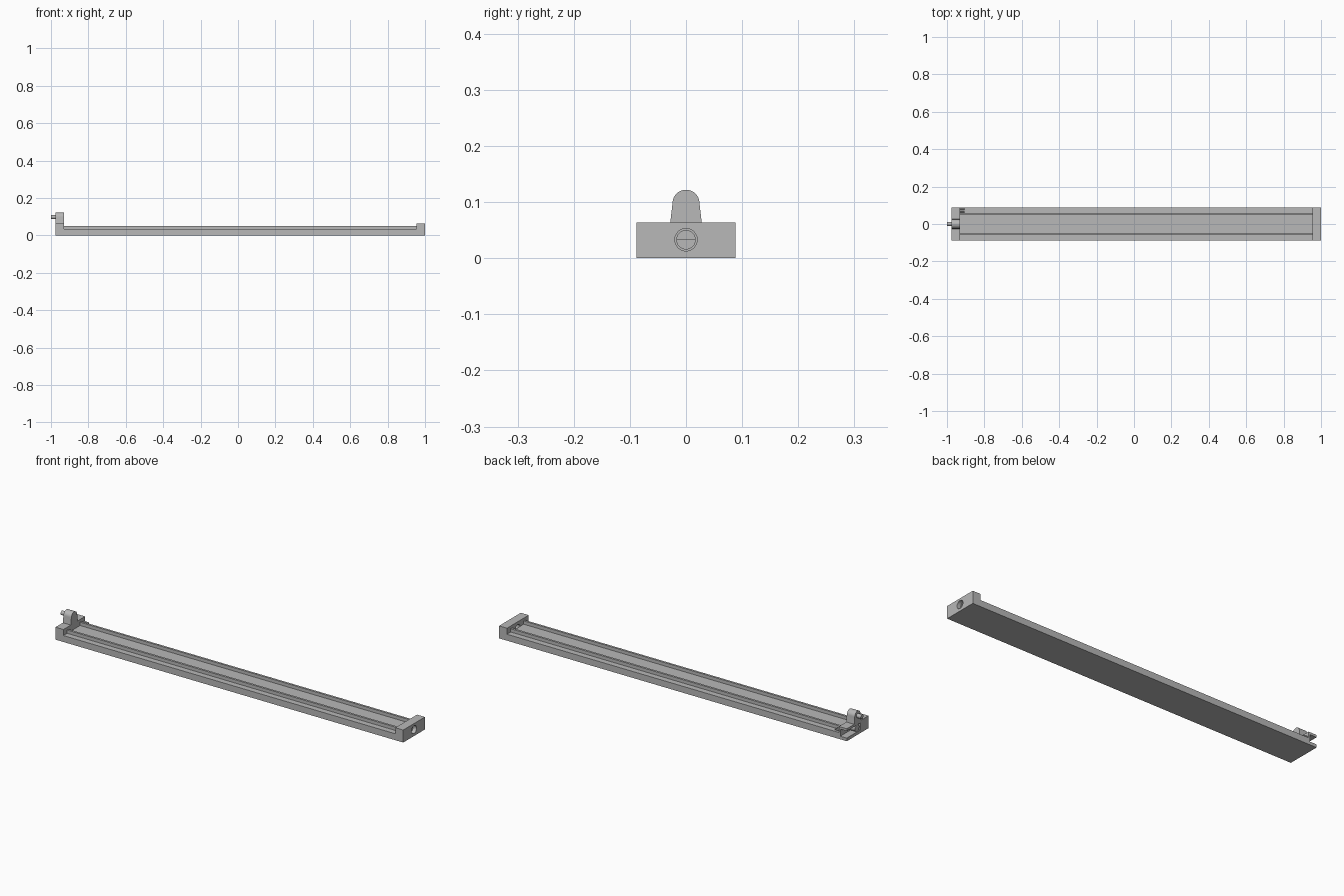
import bpy, bmesh, math
from mathutils import Matrix

cube = bpy.data.objects.get("Cube")
if cube:
    bpy.data.objects.remove(cube, do_unlink=True)

grey = bpy.data.materials.new("machined_grey")
grey.use_nodes = True
grey.diffuse_color = (0.48, 0.48, 0.48, 1)
grey.node_tree.nodes["Principled BSDF"].inputs["Base Color"].default_value = (0.48, 0.48, 0.48, 1)


def finish(name, bm):
    bmesh.ops.recalc_face_normals(bm, faces=bm.faces)
    mesh = bpy.data.meshes.new(name)
    bm.to_mesh(mesh)
    bm.free()
    mesh.materials.append(grey)
    obj = bpy.data.objects.new(name, mesh)
    bpy.context.collection.objects.link(obj)
    return obj


def prism(name, profile, x0, x1):
    """Extrude a (y, z) outline along x."""
    bm = bmesh.new()
    face = bm.faces.new([bm.verts.new((x0, y, z)) for y, z in profile])
    new = bmesh.ops.extrude_face_region(bm, geom=[face])["geom"]
    verts = [v for v in new if isinstance(v, bmesh.types.BMVert)]
    bmesh.ops.translate(bm, verts=verts, vec=(x1 - x0, 0, 0))
    return finish(name, bm)


def box(name, x0, x1, y0, y1, z0, z1):
    return prism(name, [(y0, z0), (y1, z0), (y1, z1), (y0, z1)], x0, x1)


def rod(name, x0, x1, y, z, radius):
    bm = bmesh.new()
    place = Matrix.Translation(((x0 + x1) / 2, y, z)) @ Matrix.Rotation(math.pi / 2, 4, "Y")
    bmesh.ops.create_cone(bm, cap_ends=True, segments=32, radius1=radius,
                          radius2=radius, depth=x1 - x0, matrix=place)
    return finish(name, bm)


def cut(target, cutter):
    mod = target.modifiers.new("cut", "BOOLEAN")
    mod.operation = "DIFFERENCE"
    mod.solver = "EXACT"
    mod.object = cutter
    cutter.hide_render = True
    cutter.hide_set(True)


LEFT, INNER_L, INNER_R, RIGHT = -0.975, -0.93, 0.955, 1.0
HALF, BED, TOP, AXIS = 0.088, 0.033, 0.064, 0.033

# Long bed with two guide rails
box("bed", INNER_L, INNER_R, -HALF, HALF, 0, BED)
for side, name in ((-1, "front_guide_rail"), (1, "back_guide_rail")):
    y = side * 0.0525
    box(name, INNER_L, INNER_R, y - 0.0055, y + 0.0055, BED, 0.05)

# Bored end block with a stepped hole
end_block = box("bored_end_block", INNER_R, RIGHT, -HALF, HALF, 0, TOP)
cut(end_block, rod("bore_cutter", INNER_R - 0.02, RIGHT + 0.02, 0, AXIS, 0.0165))
cut(end_block, rod("counterbore_cutter", RIGHT - 0.02, RIGHT + 0.02, 0, AXIS, 0.02))

# Upright end block, open at the end and the back
drive_block = box("drive_end_block", LEFT, INNER_L, -HALF, HALF, 0, TOP)
cut(drive_block, box("pocket_cutter", LEFT - 0.02, INNER_L - 0.008,
                     -0.025, HALF + 0.02, 0.016, 0.052))
rod("drive_roller", LEFT + 0.003, INNER_L - 0.005, 0, AXIS, 0.0175)

# Rounded upright tab with its pin
arc = [(0.024 * math.cos(a), 0.098 + 0.024 * math.sin(a))
       for a in (math.pi * i / 20 for i in range(21))]
prism("upright_tab", [(-0.028, TOP), (0.028, TOP)] + arc, LEFT, INNER_L)
rod("tab_pin", -1.0, LEFT, 0, 0.098, 0.011)

# Small studs on the inner side of the upright block
for i, y in enumerate((0.066, 0.079)):
    rod(f"stud_{i + 1}", INNER_L, INNER_L + 0.025, y, 0.04, 0.004)

# Smooth the round parts, keeping crisp edges
for obj in bpy.data.objects:
    obj.select_set(False)
for obj in bpy.context.collection.objects:
    if obj.type == "MESH" and not obj.hide_render:
        obj.select_set(True)
        bpy.context.view_layer.objects.active = obj
bpy.ops.object.shade_smooth_by_angle(angle=math.radians(30))
